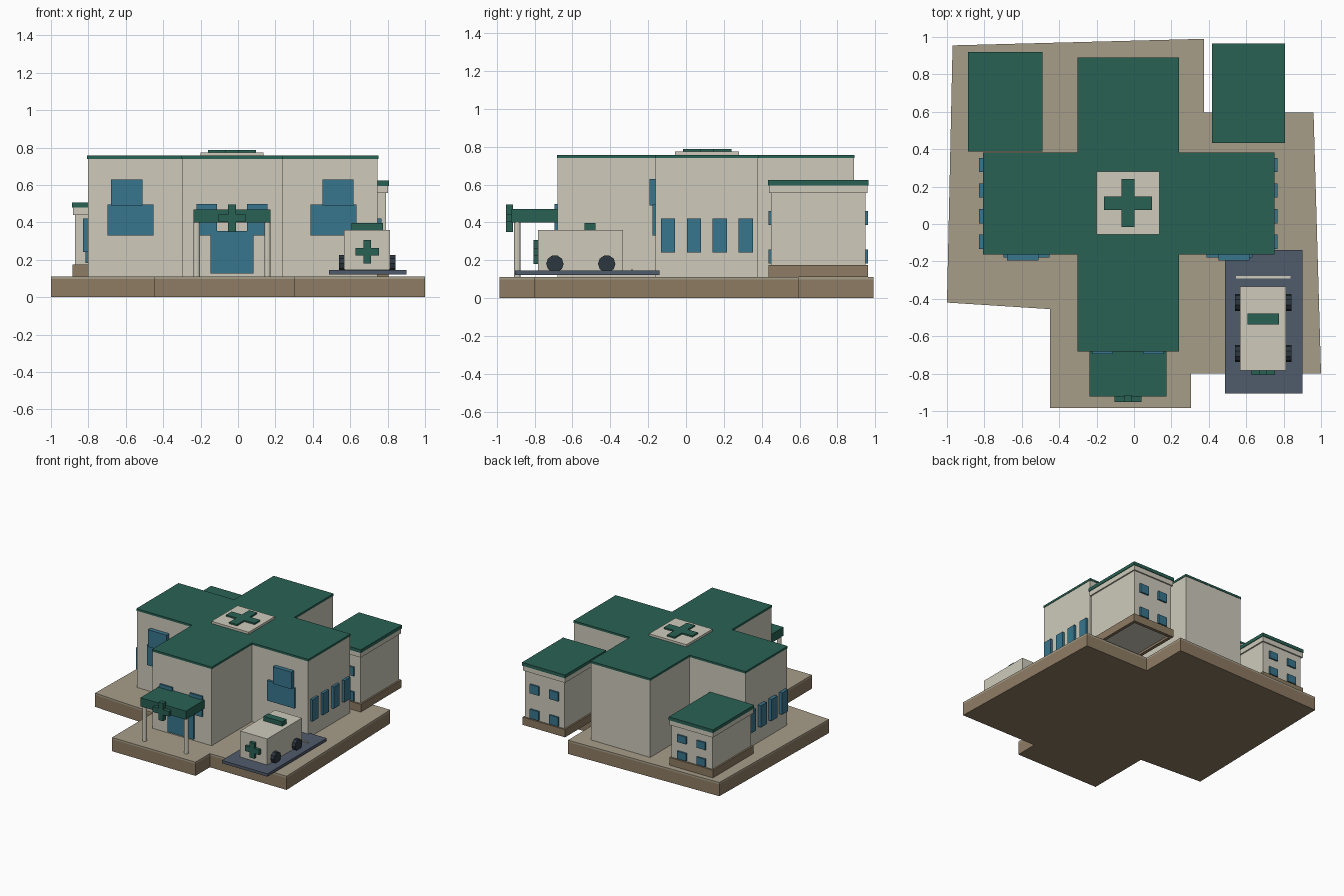
import bpy, bmesh
from math import pi
from mathutils import Matrix

if "Cube" in bpy.data.objects:
    bpy.data.objects.remove(bpy.data.objects["Cube"])

COLORS = {
    "green": (0.022, 0.12, 0.087), "cream": (0.62, 0.60, 0.50), "tan": (0.39, 0.34, 0.25),
    "brown": (0.27, 0.20, 0.125), "blue": (0.04, 0.18, 0.27), "slate": (0.08, 0.105, 0.147),
    "black": (0.025, 0.037, 0.05),
}
MATS = {}
for key, rgb in COLORS.items():
    MATS[key] = bpy.data.materials.new(key)
    MATS[key].diffuse_color = (*rgb, 1)


def finish(name, bm, color):
    bmesh.ops.recalc_face_normals(bm, faces=bm.faces)
    me = bpy.data.meshes.new(name)
    bm.to_mesh(me)
    bm.free()
    me.materials.append(MATS[color])
    ob = bpy.data.objects.new(name, me)
    bpy.context.collection.objects.link(ob)
    return ob


def box(name, color, x, y, z):
    """Box from (min, max) ranges."""
    bm = bmesh.new()
    bmesh.ops.create_cube(bm, size=1)
    for v in bm.verts:
        v.co = [r[0] if c < 0 else r[1] for c, r in zip(v.co, (x, y, z))]
    return finish(name, bm, color)


def prism(name, color, pts, z0, z1):
    """Outline in the ground plane, extruded up."""
    bm = bmesh.new()
    face = bm.faces.new([bm.verts.new((x, y, z0)) for x, y in pts])
    up = bmesh.ops.extrude_face_region(bm, geom=[face])["geom"]
    for v in up:
        if isinstance(v, bmesh.types.BMVert):
            v.co.z = z1
    return finish(name, bm, color)


def plus(cx, cy, a, b):
    """Plus-sign outline: arm length a, half width b."""
    quarter = [(b, -a), (b, -b), (a, -b)]
    pts = []
    for _ in range(4):
        pts += quarter
        quarter = [(-y, x) for x, y in quarter]
    return [(cx + x, cy + y) for x, y in pts]


def wall_plus(name, cx, cz, a, b, y_front, y_back):
    """Plus sign standing upright, facing the front."""
    ob = prism(name, "green", plus(0, 0, a, b), 0, y_back - y_front)
    ob.data.transform(Matrix.Translation((cx, y_back, cz)) @ Matrix.Rotation(pi / 2, 4, "X"))


def cylinder(name, color, loc, r, depth, sides, axis="Z"):
    bm = bmesh.new()
    rot = Matrix.Rotation(pi / 2, 4, "Y") if axis == "X" else Matrix()
    bmesh.ops.create_cone(bm, cap_ends=True, segments=sides, radius1=r, radius2=r,
                          depth=depth, matrix=Matrix.Translation(loc) @ rot)
    return finish(name, bm, color)


# Ground slab with paved top
site = [(-0.97, 0.955), (0.375, 0.99), (0.375, 0.595), (0.96, 0.595), (1.0, -0.8), (0.305, -0.8),
        (0.305, -0.985), (-0.45, -0.985), (-0.45, -0.455), (-1.0, -0.42)]
prism("ground_slab", "brown", site, 0, 0.097)
prism("paving", "tan", site, 0.097, 0.112)


# Cross-shaped main building
def cross_plan(e):
    x0, x1, x2, x3 = -0.803 - e, -0.298 - e, 0.238 + e, 0.747 + e
    y0, y1, y2, y3 = -0.68 - e, -0.16 - e, 0.38 + e, 0.888 + e
    return [(x1, y0), (x2, y0), (x2, y1), (x3, y1), (x3, y2), (x2, y2),
            (x2, y3), (x1, y3), (x1, y2), (x0, y2), (x0, y1), (x1, y1)]


prism("main_walls", "cream", cross_plan(0), 0.112, 0.74)
prism("main_roof", "green", cross_plan(0.003), 0.74, 0.757)
box("roof_plaque", "cream", (-0.2, 0.137), (-0.057, 0.28), (0.757, 0.775))
prism("roof_plus", "green", plus(-0.032, 0.112, 0.129, 0.036), 0.775, 0.787)

# Side windows on both wings
for i in range(4):
    y = -0.095 + i * 0.137
    for side, x in (("right", (0.74, 0.768)), ("left", (-0.83, -0.80))):
        box(f"{side}_window_{i}", "blue", x, (y - 0.038, y + 0.038), (0.242, 0.42))

# Stepped front windows on the wings
for side, low, high in (("left", (-0.698, -0.452), (-0.68, -0.51)),
                        ("right", (0.388, 0.634), (0.452, 0.618))):
    box(f"{side}_wing_window_lower", "blue", low, (-0.178, -0.15), (0.33, 0.495))
    box(f"{side}_wing_window_upper", "blue", high, (-0.194, -0.15), (0.49, 0.63))

# Entrance: door, windows, canopy, posts, sign
box("entrance_door", "blue", (-0.147, 0.084), (-0.698, -0.67), (0.128, 0.354))
for i, x in enumerate((-0.168, 0.104)):
    box(f"entrance_window_{i}", "blue", (x - 0.055, x + 0.055), (-0.694, -0.67), (0.33, 0.498))
box("canopy", "green", (-0.237, 0.174), (-0.922, -0.68), (0.4, 0.47))
for i, x in enumerate((-0.221, 0.158)):
    cylinder(f"canopy_post_{i}", "cream", (x, -0.892, 0.257), 0.017, 0.29, 12)
wall_plus("canopy_plus", -0.032, 0.422, 0.073, 0.021, -0.952, -0.915)


# Outbuildings at the back
def outbuilding(side, x, y, wall_top, windows_z):
    def ring(e):
        return (x[0] + e, x[1] - e), (y[0] + e, y[1] - e)

    box(f"{side}_annex_walls", "cream", *ring(0.016), (0.13, wall_top))
    # Plinth is an open frame around the wall foot
    (x0, x1), (y0, y1) = ring(0.003)
    t = 0.025
    box(f"{side}_annex_plinth_front", "brown", (x0, x1), (y0, y0 + t), (0.112, 0.175))
    box(f"{side}_annex_plinth_back", "brown", (x0, x1), (y1 - t, y1), (0.112, 0.175))
    box(f"{side}_annex_plinth_left", "brown", (x0, x0 + t), (y0 + t, y1 - t), (0.112, 0.175))
    box(f"{side}_annex_plinth_right", "brown", (x1 - t, x1), (y0 + t, y1 - t), (0.112, 0.175))
    box(f"{side}_annex_cornice", "cream", *ring(0.005), (wall_top, wall_top + 0.04))
    box(f"{side}_annex_roof", "green", *ring(0), (wall_top + 0.04, wall_top + 0.067))
    mid = sum(x) / 2
    for row, z in enumerate(windows_z):
        for col in (-0.088, 0.088):
            wx = (mid + col - 0.04, mid + col + 0.04)
            box(f"{side}_annex_window_front_{row}", "blue", wx, (y[0] + 0.003, y[0] + 0.03), z)
            box(f"{side}_annex_window_back_{row}", "blue", wx, (y[1] - 0.03, y[1] - 0.003), z)


outbuilding("left", (-0.888, -0.488), (0.387, 0.92), 0.44, ((0.182, 0.245), (0.32, 0.38)))
outbuilding("right", (0.418, 0.808), (0.434, 0.965), 0.556, ((0.182, 0.257), (0.387, 0.46)))

# Parking pad with stop line
box("parking_pad", "slate", (0.487, 0.9), (-0.905, -0.14), (0.122, 0.145))
box("stop_line", "cream", (0.545, 0.837), (-0.291, -0.279), (0.145, 0.152))

# Ambulance
box("van_body", "cream", (0.567, 0.812), (-0.782, -0.333), (0.147, 0.36))
box("van_beacon", "green", (0.606, 0.776), (-0.537, -0.479), (0.36, 0.397))
wall_plus("van_plus", 0.691, 0.243, 0.063, 0.021, -0.806, -0.775)
for i, y in enumerate((-0.693, -0.419)):
    for side, x in (("left", 0.556), ("right", 0.825)):
        cylinder(f"{side}_wheel_{i}", "black", (x, y, 0.181), 0.046, 0.034, 10, "X")

for m in bpy.data.materials:
    if m.users and not m.is_grease_pencil:
        m.use_nodes = True
        m.node_tree.nodes["Principled BSDF"].inputs["Base Color"].default_value = m.diffuse_color
